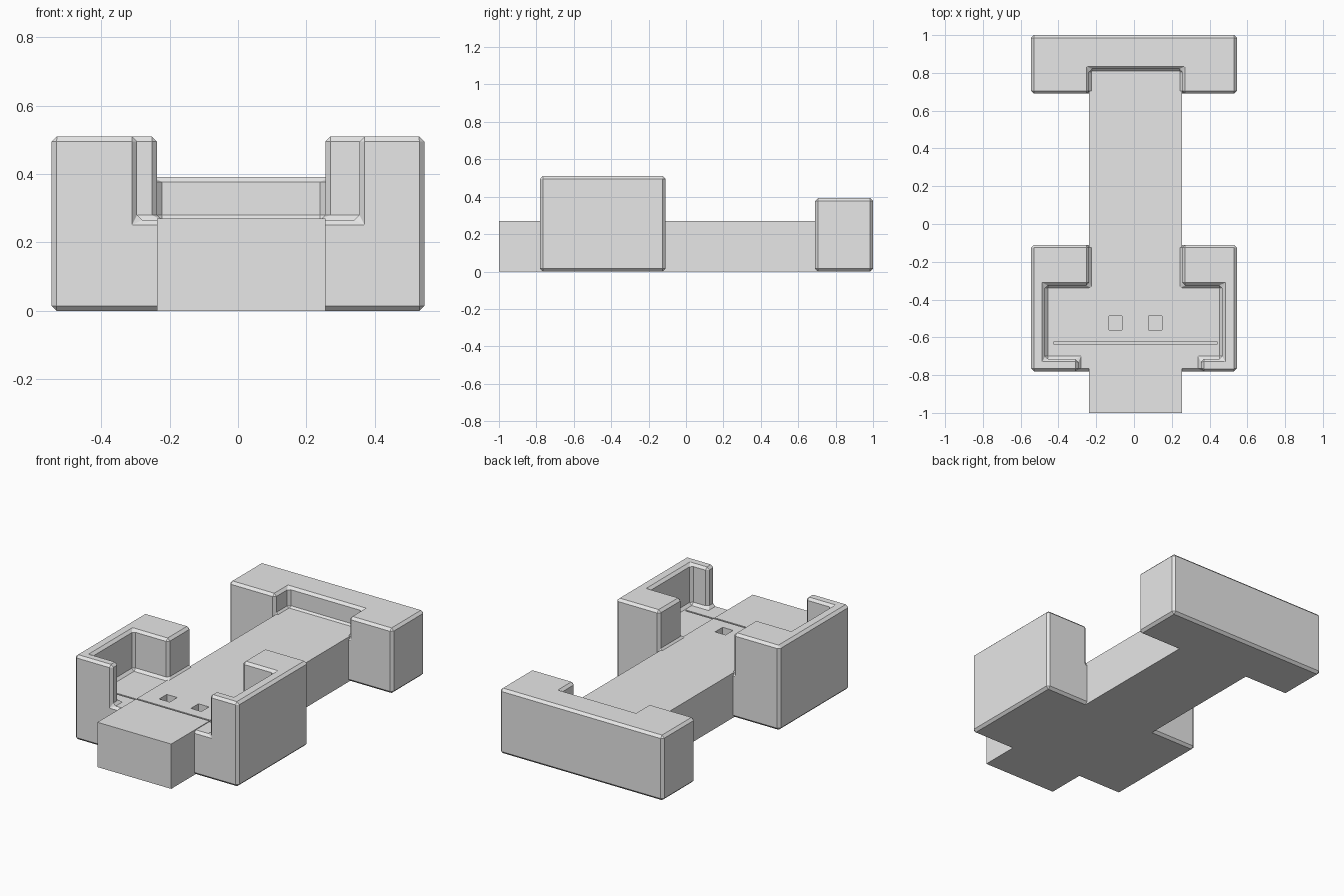
import bpy
import bmesh
from mathutils import Matrix, Vector

default_cube = bpy.data.objects.get("Cube")
if default_cube:
    bpy.data.objects.remove(default_cube, do_unlink=True)

# One plain grey
grey = bpy.data.materials.new("plain grey")
grey.use_nodes = True
colour = (0.8, 0.8, 0.8, 1)
grey.diffuse_color = colour
grey.node_tree.nodes["Principled BSDF"].inputs["Base Color"].default_value = colour


def box(name, low, high, cutter=False):
    """Axis-aligned box between two corners."""
    low, high = Vector(low), Vector(high)
    bm = bmesh.new()
    bmesh.ops.create_cube(bm, size=1)
    bm.transform(Matrix.Translation((low + high) / 2) @ Matrix.Diagonal((*(high - low), 1)))
    mesh = bpy.data.meshes.new(name)
    bm.to_mesh(mesh)
    bm.free()
    mesh.materials.append(grey)
    obj = bpy.data.objects.new(name, mesh)
    bpy.context.collection.objects.link(obj)
    if cutter:
        obj.hide_render = True
        obj.hide_set(True)
        obj.display_type = 'WIRE'
    return obj


def cut(obj, *cutters):
    for c in cutters:
        mod = obj.modifiers.new(c.name, 'BOOLEAN')
        mod.operation = 'DIFFERENCE'
        mod.solver = 'EXACT'
        mod.object = c


def chamfer(obj):
    mod = obj.modifiers.new("chamfer", 'BEVEL')
    mod.width = 0.015
    mod.segments = 1
    mod.limit_method = 'ANGLE'


WEST, EAST = -0.237, 0.255   # sides of the central beam
FLOOR, OVER = 0.266, 0.7     # recess floor and a height above everything

# Central beam
beam = box("central_beam", (WEST, -1, 0), (EAST, 0.81, 0.27))

# Front cradle: a cavity, a wide front opening and a narrow rear opening
cradle = box("front_cradle", (-0.545, -0.78, 0), (0.545, -0.11, 0.51))
cut(cradle,
    box("cavity_cutter", (-0.47, -0.715, FLOOR), (0.467, -0.325, OVER), True),
    box("front_opening_cutter", (-0.295, -0.9, FLOOR), (0.355, -0.6, OVER), True),
    box("rear_opening_cutter", (WEST, -0.5, FLOOR), (EAST, 0, OVER), True))
chamfer(cradle)

# Rear block with a seat for the beam
rear = box("rear_block", (-0.545, 0.69, 0), (0.545, 1, 0.392))
cut(rear, box("seat_cutter", (WEST, 0.5, FLOOR), (EAST, 0.82, OVER), True))
chamfer(rear)

# Thin cross slot and two square sockets
details = [box("slot_cutter", (-0.425, -0.635, 0.2), (0.443, -0.625, 0.4), True)]
for side, x in (("right", -0.098), ("left", 0.113)):
    details.append(box(side + "_socket_cutter", (x - 0.035, -0.56, 0.2),
                       (x + 0.035, -0.488, 0.4), True))
for part in (beam, cradle):
    cut(part, *details)
